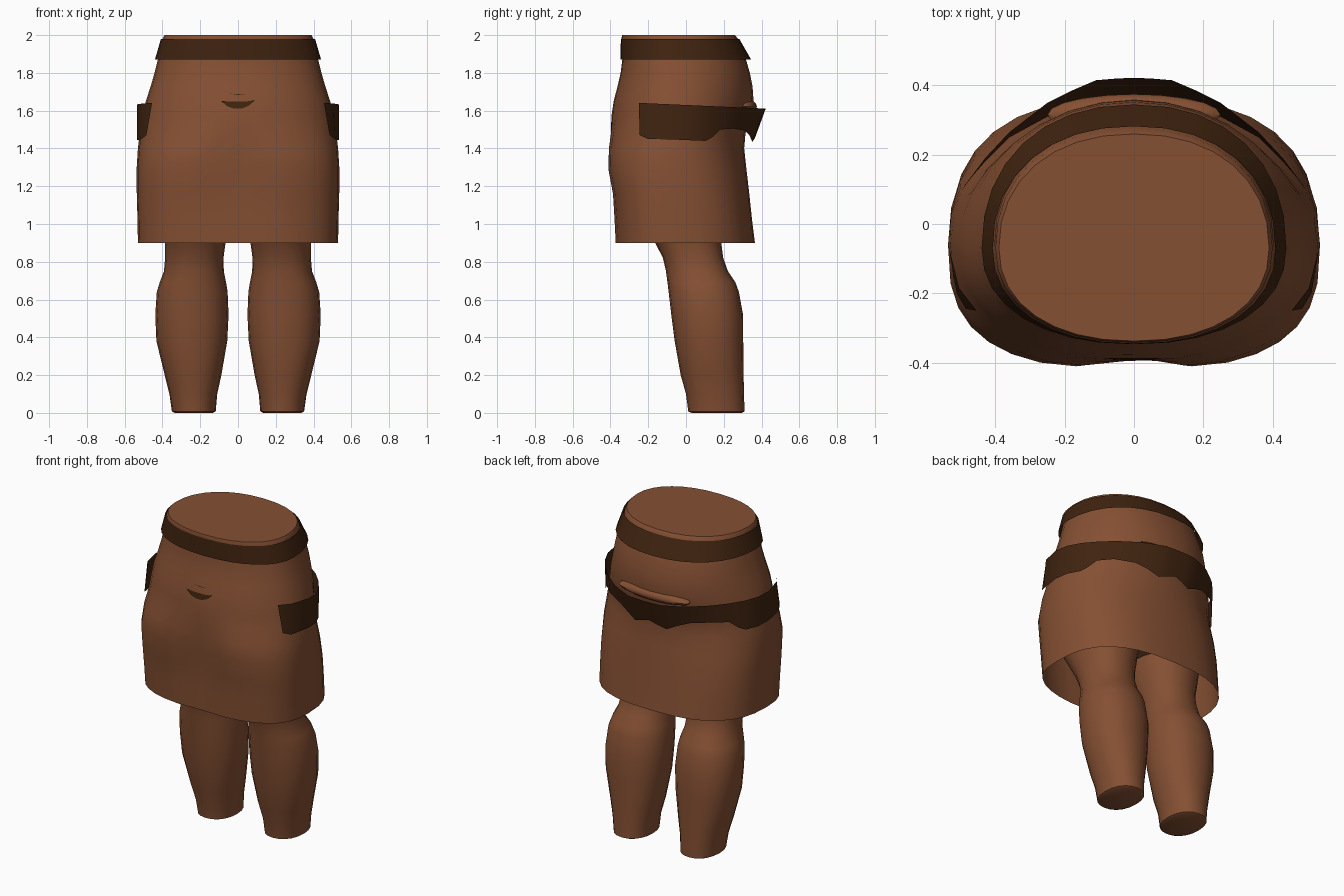
import bpy, bmesh, math

if "Cube" in bpy.data.objects:
    bpy.data.objects.remove(bpy.data.objects["Cube"])


def material(name, rgb):
    m = bpy.data.materials.new(name)
    m.diffuse_color = (*rgb, 1)
    m.use_nodes = True
    m.node_tree.nodes["Principled BSDF"].inputs["Base Color"].default_value = m.diffuse_color
    return m


BROWN = material("warm brown", (0.235, 0.08, 0.033))
DARK = material("dark brown", (0.05, 0.017, 0.005))


def finish(name, bm, mat, angle=40, fix_normals=True):
    if fix_normals:
        bmesh.ops.recalc_face_normals(bm, faces=bm.faces)
    me = bpy.data.meshes.new(name)
    bm.to_mesh(me)
    bm.free()
    me.materials.append(mat)
    ob = bpy.data.objects.new(name, me)
    bpy.context.collection.objects.link(ob)
    bpy.ops.object.select_all(action='DESELECT')
    bpy.context.view_layer.objects.active = ob
    ob.select_set(True)
    bpy.ops.object.shade_smooth_by_angle(angle=math.radians(angle))
    return ob


def ring(z, x0, x1, yf, yb, ym, nf=2.2, nb=2.2, dent=0.0, segs=32):
    """Rounded outline with separate front and back fullness."""
    cx, rx = (x0 + x1) / 2, (x1 - x0) / 2
    pts = []
    for i in range(segs):
        a = 2 * math.pi * i / segs
        c, s = math.cos(a), math.sin(a)
        n = nb if s > 0 else nf
        x = cx + rx * math.copysign(abs(c) ** (2 / n), c)
        y = ym + ((yb - ym) if s > 0 else (ym - yf)) * math.copysign(abs(s) ** (2 / n), s)
        if s < 0:
            y += dent * math.exp(-(x / 0.11) ** 2)
        pts.append((x, y, z))
    return pts


def loft(name, rings, mat, bottom=False, top=False):
    bm = bmesh.new()
    loops = [[bm.verts.new(p) for p in r] for r in rings]
    n = len(loops[0])
    for a, b in zip(loops, loops[1:]):
        for i in range(n):
            j = (i + 1) % n
            bm.faces.new((a[i], a[j], b[j], b[i]))
    if bottom:
        bm.faces.new(loops[0][::-1])
    if top:
        bm.faces.new(loops[-1])
    return finish(name, bm, mat)


# Torso under the skirt, showing at the waist
torso = [(1.10, .36, -.25, .18), (1.20, .44, -.32, .23), (1.40, .48, -.36, .27),
         (1.65, .45, -.345, .32), (1.87, .405, -.325, .30), (1.98, .40, -.342, .275),
         (2.0, .39, -.338, .26)]
loft("torso", [ring(z, -w, w, f, b, -.07) for z, w, f, b in torso], BROWN, True, True)

# Skirt: z, half width, front, back, front fullness, back fullness, front dent
skirt = [(0.90, .53, -.378, .365, 2.7, 2.6, .01), (1.02, .532, -.384, .35, 2.8, 2.6, .015),
         (1.16, .536, -.393, .335, 2.9, 2.5, .025), (1.29, .537, -.42, .32, 2.8, 2.3, .042),
         (1.40, .53, -.42, .308, 2.5, 2.1, .035), (1.48, .52, -.408, .315, 2.2, 2.0, .015),
         (1.57, .505, -.395, .342, 2.2, 2.0, .0), (1.65, .488, -.383, .358, 2.2, 2.0, .0),
         (1.73, .462, -.362, .352, 2.2, 2.1, .0), (1.80, .442, -.346, .338, 2.2, 2.2, .0),
         (1.88, .422, -.336, .315, 2.2, 2.2, .0), (1.96, .402, -.336, .282, 2.2, 2.2, .0)]
loft("skirt", [ring(z, -w, w, f, b, -.06, nf, nb, d)
               for z, w, f, b, nf, nb, d in skirt], BROWN)

# Waistband
loft("waistband", [ring(1.87, -.44, .44, -.347, .345, -.07),
                   ring(1.98, -.408, .408, -.345, .282, -.07)], DARK)

# Legs: z, inner x, outer x, front y, back y
leg = [(0, .135, .335, .03, .295), (.008, .118, .35, .012, .31), (.10, .11, .363, .0, .307),
       (.20, .088, .388, -.028, .305), (.38, .057, .432, -.06, .303),
       (.52, .05, .438, -.078, .302), (.64, .055, .43, -.092, .28),
       (.69, .063, .415, -.098, .262), (.75, .075, .392, -.106, .222),
       (.82, .077, .386, -.122, .197), (.90, .066, .386, -.163, .187),
       (1.05, .03, .42, -.25, .20), (1.25, .012, .46, -.32, .23)]
for side, label in ((-1, "left"), (1, "right")):
    rings = [ring(z, *sorted((side * a, side * b)), f, k, (f + k) / 2, segs=20)
             for z, a, b, f, k in leg]
    loft(label + "_leg", rings, BROWN, True, True)

# Ragged sash around the back: top x, top y, bottom x, bottom y, bottom z
half = [(.455, -.25, .485, -.245, 1.47), (.505, -.185, .512, -.20, 1.45),
        (.536, -.06, .536, -.06, 1.447), (.526, .03, .527, .03, 1.443),
        (.49, .11, .492, .105, 1.44), (.46, .15, .465, .14, 1.46),
        (.43, .19, .43, .18, 1.50), (.36, .265, .36, .25, 1.505),
        (.25, .35, .25, .31, 1.495), (.18, .385, .18, .335, 1.47),
        (.11, .415, .11, .352, 1.435), (.05, .42, .05, .365, 1.455)]
cols = half + [(0, .422, 0, .37, 1.47)] + [(-a, b, -c, d, e) for a, b, c, d, e in half[::-1]]
bm = bmesh.new()
pairs = [(bm.verts.new((xt, yt, 1.63 - .045 * yt)), bm.verts.new((xb, yb, zb)))
         for xt, yt, xb, yb, zb in cols]
for (t0, b0), (t1, b1) in zip(pairs, pairs[1:]):
    bm.faces.new((t0, b0, b1, t1))
bmesh.ops.reverse_faces(bm, faces=bm.faces) if bm.faces[:][0].normal.x < 0 else None
sash = finish("sash", bm, DARK, 50)

# Small swell of the lower back above the sash
bm = bmesh.new()
bmesh.ops.create_uvsphere(bm, u_segments=20, v_segments=8, radius=1)
for v in bm.verts:
    v.co = (v.co.x * .25, .315 + v.co.y * .06, 1.622 + v.co.z * .038)
finish("lower_back", bm, BROWN)


def front_plate(name, outline, y0, z0, slope, mat):
    """Thin patch lying on the sloping front of the skirt."""
    bm = bmesh.new()
    bm.faces.new([bm.verts.new((x, y0 + slope * (z - z0), z)) for x, z in outline])
    finish(name, bm, mat, fix_normals=False)


# Sliver of sash and a fine crease on the front
front_plate("front_sliver", [(-.09, 1.652), (-.055, 1.622), (-.02, 1.611), (.02, 1.611),
                             (.055, 1.625), (.09, 1.655), (.04, 1.648), (-.04, 1.648)],
            -.387, 1.65, .15, DARK)
front_plate("front_crease", [(-.045, 1.69), (0, 1.683), (.045, 1.688), (0, 1.688)],
            -.377, 1.69, .26, DARK)
